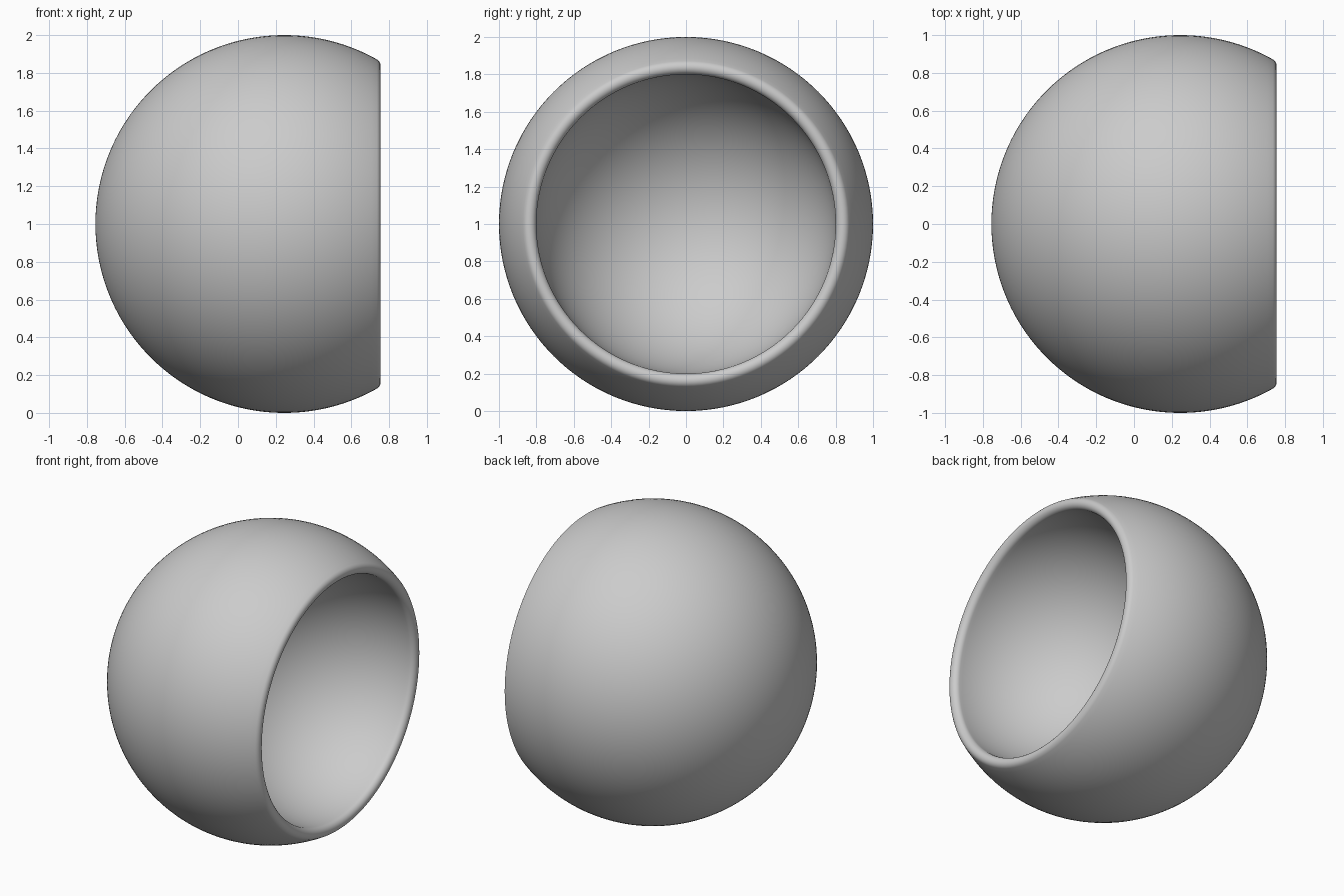
import bpy, bmesh
from math import sin, cos, pi, atan2
from mathutils import Vector

if "Cube" in bpy.data.objects:
    bpy.data.objects.remove(bpy.data.objects["Cube"], do_unlink=True)

OUTER = 1.0                       # outer sphere radius
HOLLOW = 0.8                      # radius of the hemispherical hollow
LIP = 0.038                       # radius of the rounded lip
CENTRE = Vector((0.245, 0, 1))    # outer sphere centre, opening faces +x
LIP_X, LIP_R = 0.51 - LIP, HOLLOW + LIP
MOUTH = atan2(LIP_R, LIP_X)       # where the lip meets the outer wall
STEPS, SEGMENTS = 64, 128


def arc(radius, start, end, steps, x=0.0, r=0.0):
    """Points of an arc in the x-z half plane."""
    angles = [start + (end - start) * i / steps for i in range(steps + 1)]
    return [Vector((x + radius * cos(a), 0, r + radius * sin(a))) for a in angles]


# Cross-section: outer wall, rounded lip, hollow
profile = arc(OUTER, pi, MOUTH, STEPS)
profile += arc(LIP, MOUTH, -pi / 2, 14, LIP_X, LIP_R)[1:-1]
profile += arc(HOLLOW, pi / 2, pi, STEPS, LIP_X)

# Revolve the cross-section about the x axis
bm = bmesh.new()
verts = [bm.verts.new(p) for p in profile]
edges = [bm.edges.new(pair) for pair in zip(verts, verts[1:])]
bmesh.ops.spin(bm, geom=verts + edges, cent=(0, 0, 0), axis=(1, 0, 0),
               angle=2 * pi, steps=SEGMENTS, use_duplicate=False)
bmesh.ops.remove_doubles(bm, verts=bm.verts, dist=0.0005)
bmesh.ops.recalc_face_normals(bm, faces=bm.faces)
for face in bm.faces:
    face.smooth = True

mesh = bpy.data.meshes.new("round_bowl")
bm.to_mesh(mesh)
bm.free()
bowl = bpy.data.objects.new("round_bowl", mesh)
bowl.location = CENTRE
bpy.context.collection.objects.link(bowl)

# Plain grey finish
grey = bpy.data.materials.new("light_grey")
grey.use_nodes = True
colour = (0.6, 0.6, 0.6, 1)
grey.diffuse_color = colour
grey.node_tree.nodes["Principled BSDF"].inputs["Base Color"].default_value = colour
mesh.materials.append(grey)
